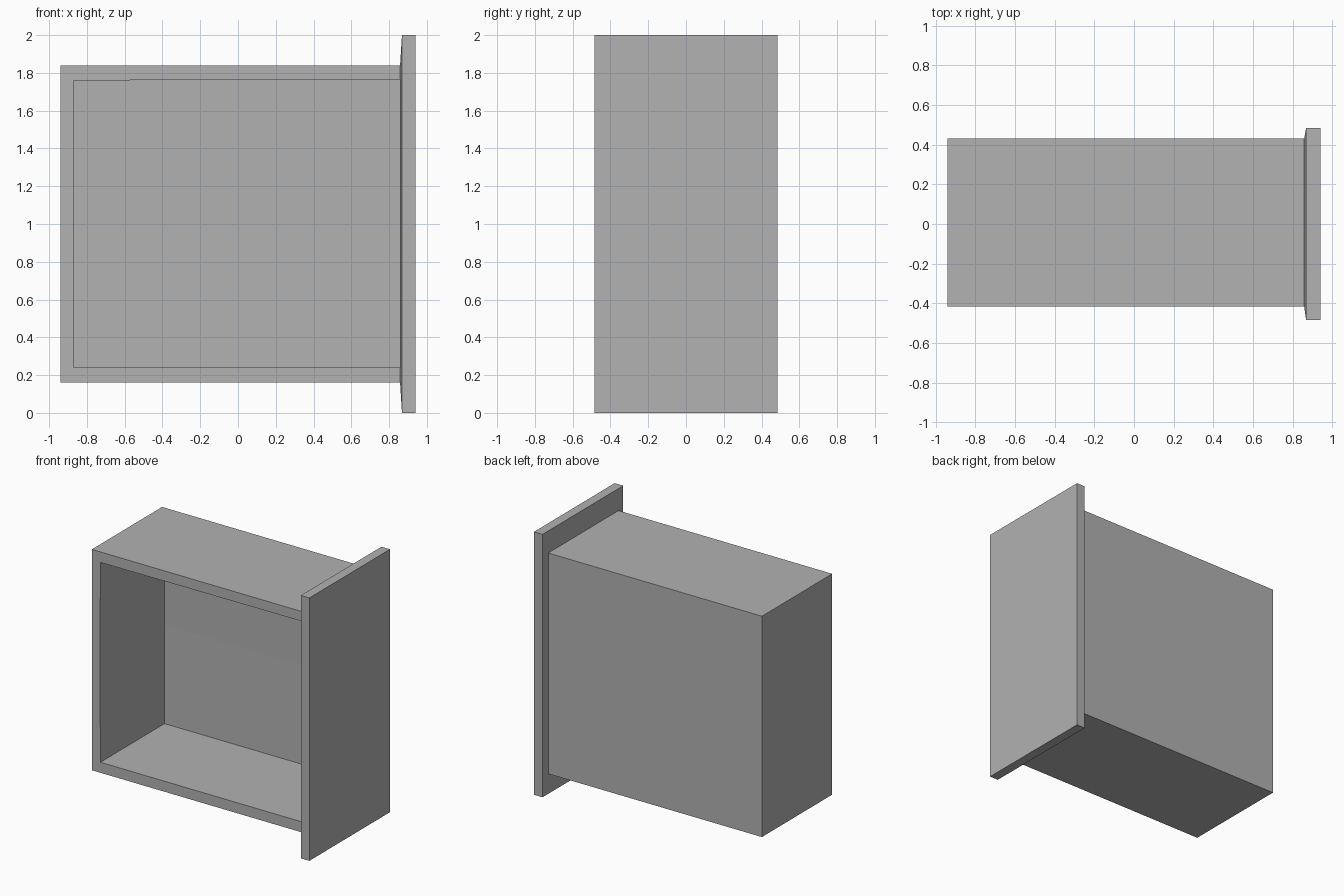
import bpy, bmesh

cube = bpy.data.objects.get("Cube")
if cube:
    bpy.data.objects.remove(cube, do_unlink=True)

grey = bpy.data.materials.new("plain_grey")
grey.use_nodes = True
colour = (0.445, 0.445, 0.445, 1)
grey.diffuse_color = colour
grey.node_tree.nodes["Principled BSDF"].inputs["Base Color"].default_value = colour


def finish(name, bm):
    bmesh.ops.recalc_face_normals(bm, faces=bm.faces)
    mesh = bpy.data.meshes.new(name)
    bm.to_mesh(mesh)
    bm.free()
    mesh.materials.append(grey)
    obj = bpy.data.objects.new(name, mesh)
    bpy.context.collection.objects.link(obj)
    return obj


# Open box: outer shell, front rim and slightly bowed cavity
X0, X1, FRONT, BACK, Z0, Z1 = -0.94, 0.86, -0.415, 0.43, 0.16, 1.84
LEVELS = (0.24, 0.99, 1.76)
bm = bmesh.new()


def column(x, y, heights):
    return [bm.verts.new((x, y, z)) for z in heights]


def skin(columns):
    for a, b in zip(columns, columns[1:]):
        for i in range(len(a) - 1):
            bm.faces.new((a[i], b[i], b[i + 1], a[i + 1]))


heights = (Z0, LEVELS[1], Z1)
outer = [column(x, y, heights) for x, y in
         ((X0, FRONT), (X0, BACK), (X1, BACK), (X1, FRONT))]
inner = [column(x, y, LEVELS) for x, y in
         ((-0.867, FRONT), (-0.867, 0.355), (X1, 0.355), (X1, FRONT))]
for col in inner[:2]:
    col[1].co.x -= 0.005
for col in inner[1:3]:
    col[1].co.y += 0.005
for col in inner[2:]:
    col[2].co.z += 0.006
skin(outer)
skin(inner)
skin([outer[0], inner[0]])
for end in (0, 2):
    bm.faces.new([c[end] for c in outer])
    bm.faces.new([c[end] for c in inner])
    bm.faces.new((outer[0][end], inner[0][end], inner[3][end], outer[3][end]))
finish("open_box", bm)

# End plate with a very shallow raised face towards the box
bm = bmesh.new()


def ring(x, y0, y1, z0, z1):
    return [bm.verts.new((x, y, z)) for y, z in
            ((y0, z0), (y1, z0), (y1, z1), (y0, z1))]


rings = [ring(0.94, -0.485, 0.485, 0, 2),
         ring(0.868, -0.485, 0.485, 0, 2),
         ring(0.858, FRONT, BACK, Z0, Z1)]
bm.faces.new(rings[0])
bm.faces.new(rings[2])
for a, b in zip(rings, rings[1:]):
    for i in range(4):
        j = (i + 1) % 4
        bm.faces.new((a[i], a[j], b[j], b[i]))
finish("end_plate", bm)
